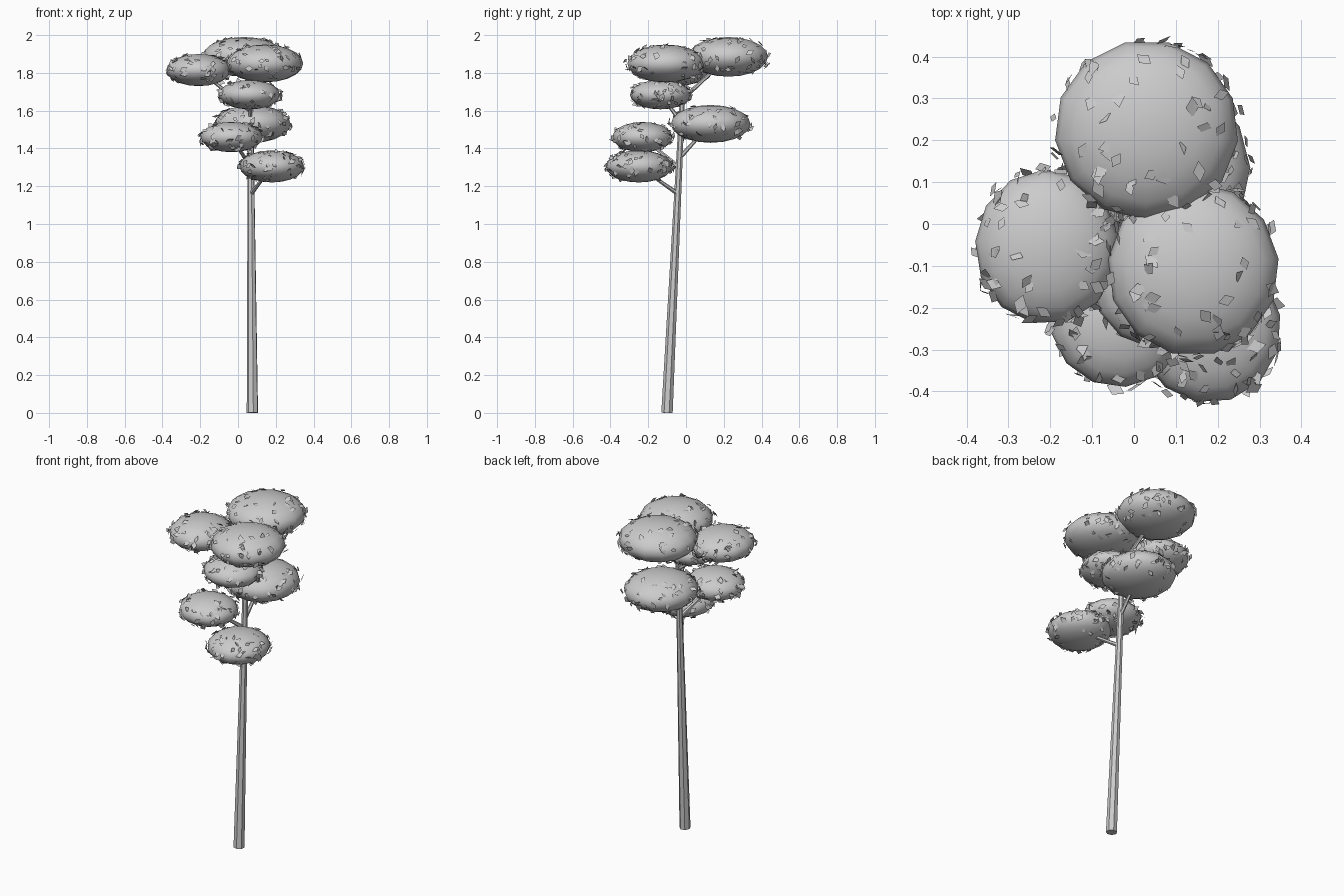
import bpy, bmesh, math, random
from mathutils import Vector, Matrix

random.seed(4)
cube = bpy.data.objects.get("Cube")
if cube:
    bpy.data.objects.remove(cube)

GREY = (0.6, 0.6, 0.6, 1)
mat = bpy.data.materials.new("plain grey")
mat.use_nodes = True
mat.diffuse_color = GREY
mat.node_tree.nodes["Principled BSDF"].inputs["Base Color"].default_value = GREY


def add_object(name, bm, smooth):
    mesh = bpy.data.meshes.new(name)
    bm.to_mesh(mesh)
    bm.free()
    mesh.materials.append(mat)
    for p in mesh.polygons:
        p.use_smooth = smooth
    obj = bpy.data.objects.new(name, mesh)
    bpy.context.collection.objects.link(obj)
    return obj


def limb(name, start, end, r1, r2, sides):
    """Tapered rod between two points."""
    start, end = Vector(start), Vector(end)
    axis = end - start
    turn = axis.to_track_quat('Z', 'Y').to_matrix().to_4x4()
    bm = bmesh.new()
    bmesh.ops.create_cone(bm, cap_ends=True, segments=sides, radius1=r1, radius2=r2,
                          depth=axis.length,
                          matrix=Matrix.Translation((start + end) / 2) @ turn)
    obj = add_object(name, bm, False)
    for p in obj.data.polygons:
        p.use_smooth = len(p.vertices) == 4
    obj.data.set_sharp_from_angle(angle=math.radians(50))


def clump(name, centre, radii):
    """Flattened foliage ball."""
    bm = bmesh.new()
    spin = Matrix.Rotation(random.uniform(0, 1), 4, 'Z')
    bmesh.ops.create_uvsphere(bm, u_segments=13, v_segments=10, radius=1,
                              matrix=Matrix.Translation(centre) @ Matrix.Diagonal((*radii, 1)) @ spin)
    add_object(name, bm, True)


def leaves(name, centre, radii, count):
    """Loose diamond leaves scattered over a foliage ball."""
    bm = bmesh.new()
    for _ in range(count):
        a = random.uniform(0, math.tau)
        h = random.uniform(-0.85, 0.9)
        w = math.sqrt(1 - h * h)
        d = Vector((w * math.cos(a), w * math.sin(a), h))
        pos = Vector(centre) + Vector([d[i] * radii[i] for i in range(3)]) * random.uniform(0.99, 1.06)
        normal = Vector([d[i] / radii[i] for i in range(3)]).normalized()
        normal += Vector([random.uniform(-0.6, 0.6) for i in range(3)])
        turn = normal.to_track_quat('Z', 'Y').to_matrix().to_4x4()
        place = Matrix.Translation(pos) @ turn @ Matrix.Rotation(random.uniform(0, math.tau), 4, 'Z')
        s = random.uniform(0.016, 0.026)
        outline = ((-s, 0, 0), (0, -s * 0.65, 0), (s, 0, 0), (0, s * 0.65, 0))
        bm.faces.new([bm.verts.new(place @ Vector(p)) for p in outline])
    add_object(name, bm, False)


# Leaning trunk
BASE, TOP = Vector((0.077, -0.1, 0)), Vector((0.066, -0.018, 1.68))
limb("trunk", BASE, TOP, 0.031, 0.014, 7)

# Foliage: name, centre, radii, height where its branch leaves the trunk
CLUMPS = [
    ("top_back", (0.03, 0.225, 1.885), (0.22, 0.215, 0.105), 1.66),
    ("top_front", (0.142, -0.108, 1.85), (0.205, 0.208, 0.1), 1.67),
    ("top_right", (-0.208, -0.055, 1.815), (0.172, 0.185, 0.085), 1.6),
    ("upper_front", (0.062, -0.135, 1.685), (0.163, 0.163, 0.078), 1.54),
    ("middle_back", (0.075, 0.13, 1.53), (0.203, 0.212, 0.1), 1.35),
    ("middle_front", (-0.035, -0.23, 1.46), (0.165, 0.16, 0.08), 1.3),
    ("low_front", (0.18, -0.25, 1.305), (0.172, 0.178, 0.085), 1.16),
]
for name, centre, radii, z in CLUMPS:
    limb(name + "_branch", BASE.lerp(TOP, z / TOP.z), centre, 0.012, 0.007, 6)
    clump(name + "_foliage", centre, radii)
    leaves(name + "_leaves", centre, radii, 90)
